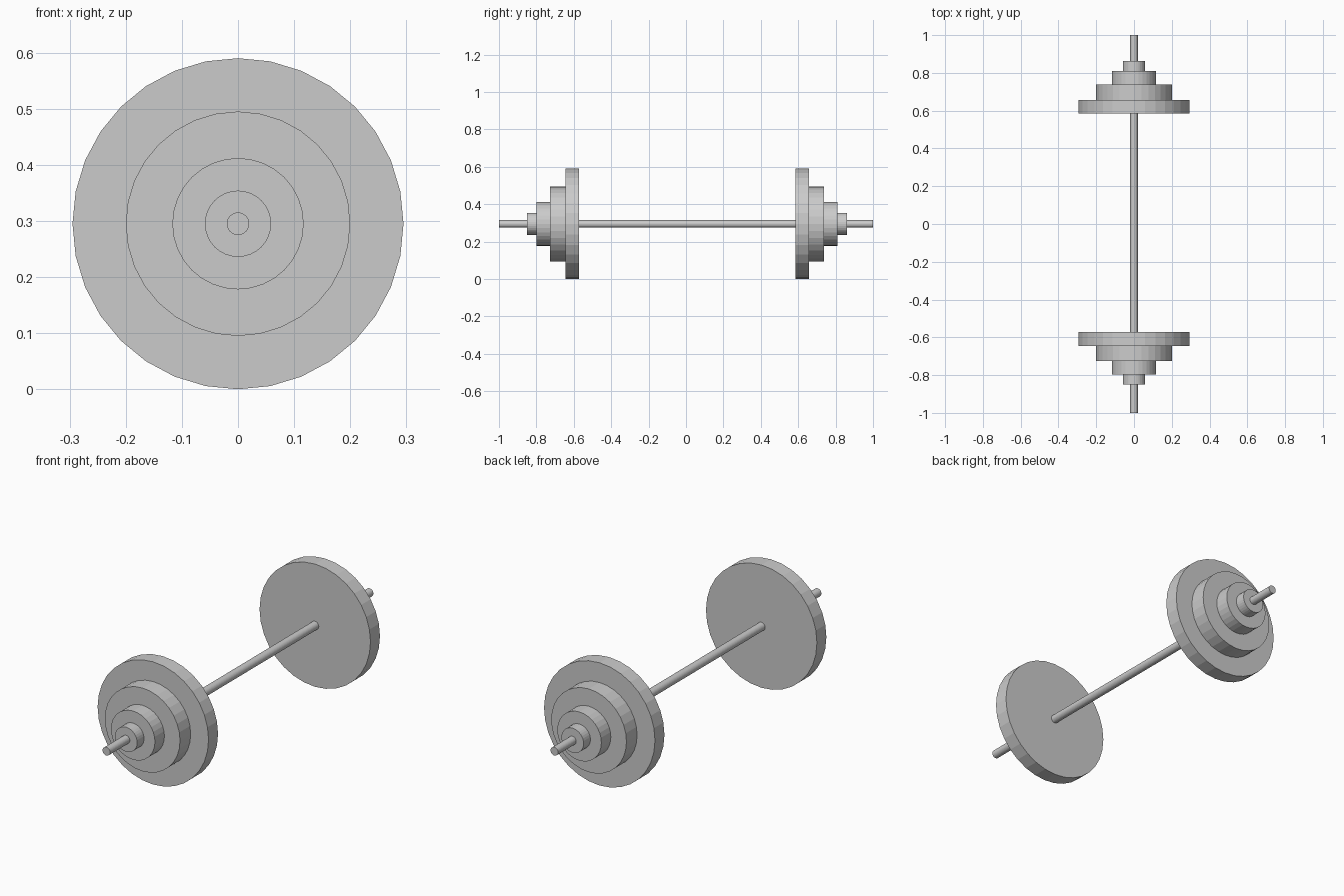
import bpy
import math

if "Cube" in bpy.data.objects:
    bpy.data.objects.remove(bpy.data.objects["Cube"])

AXIS_Z = 0.295
SHIFT = 0.006  # the weights sit slightly towards +y on the bar


def cylinder(name, radius, y0, y1):
    """32-sided flat-shaded cylinder lying along y."""
    bpy.ops.mesh.primitive_cylinder_add(
        vertices=32, radius=radius, depth=abs(y1 - y0),
        location=(0, (y0 + y1) / 2, AXIS_Z), rotation=(math.pi / 2, 0, 0))
    bpy.context.object.name = name


# Long bar
cylinder("bar", 0.02, -1.0, 1.0)

# Stepped plates on each end: name, radius, inner and outer distance
plates = [
    ("large_plate", 0.295, 0.579, 0.651),
    ("medium_plate", 0.200, 0.651, 0.732),
    ("small_plate", 0.117, 0.732, 0.804),
    ("collar", 0.059, 0.804, 0.856),
]
for side, sign in (("front", -1), ("back", 1)):
    for name, radius, inner, outer in plates:
        cylinder(f"{side}_{name}", radius,
                 sign * inner + SHIFT, sign * outer + SHIFT)
